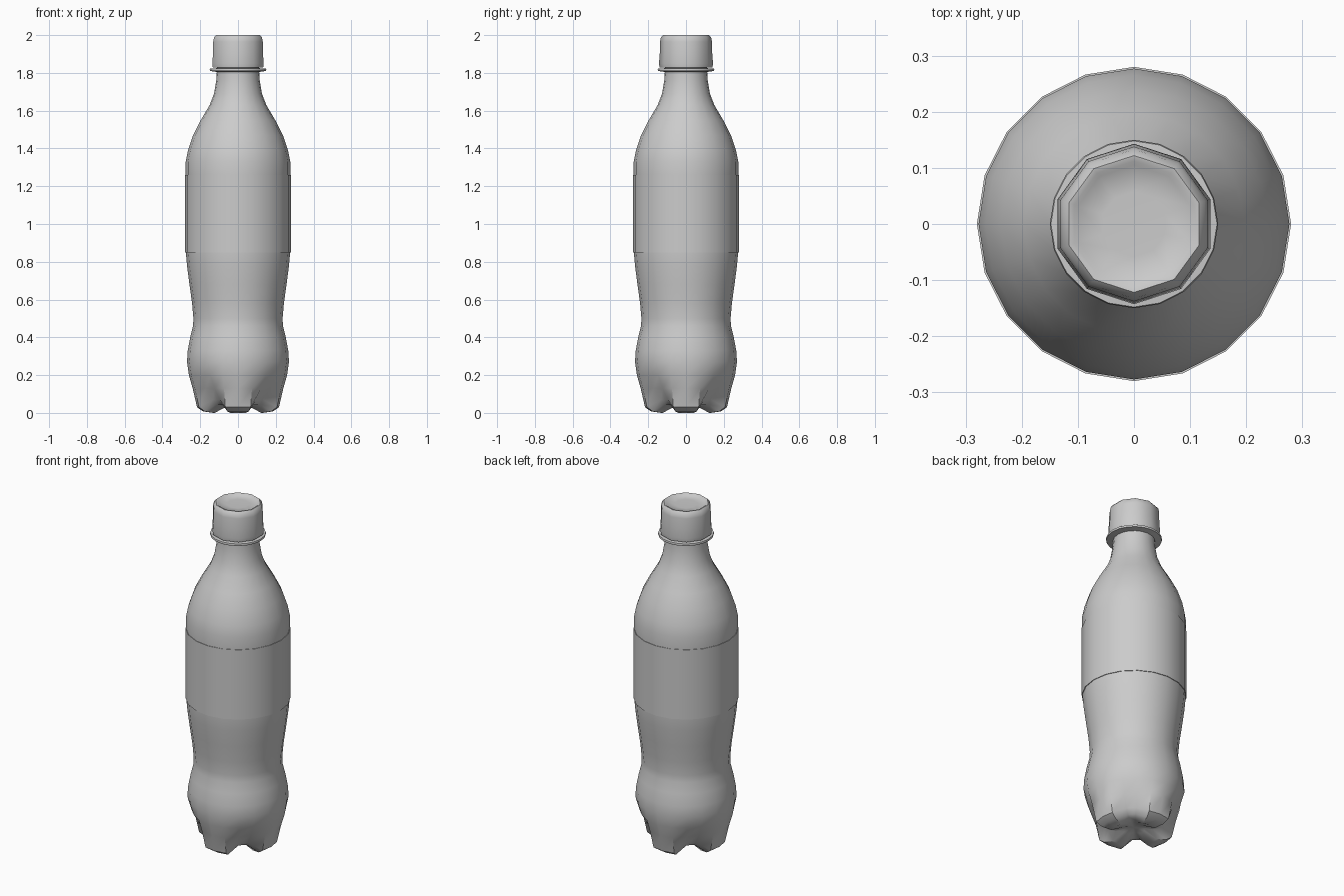
import bpy, bmesh, math

if "Cube" in bpy.data.objects:
    bpy.data.objects.remove(bpy.data.objects["Cube"])


def lathe(name, rows, sides, angle=40, start=0.0):
    """Revolve rows of (r, z) or (r, z, groove_r, groove_z) around z."""
    bm = bmesh.new()
    rings = []
    for row in rows:
        r, z = row[0], row[1]
        if r == 0:
            rings.append([bm.verts.new((0, 0, z))])
            continue
        ring = []
        for i in range(sides):
            a = start + 2 * math.pi * i / sides
            rr, zz = r, z
            # the two columns nearest each diagonal form a groove
            if len(row) == 4 and i % 5 in (2, 3):
                rr, zz = row[2], row[3]
            ring.append(bm.verts.new((rr * math.cos(a), rr * math.sin(a), zz)))
        rings.append(ring)
    for lo, hi in zip(rings, rings[1:]):
        for i in range(sides):
            j = (i + 1) % sides
            if len(lo) == 1:
                bm.faces.new((lo[0], hi[j], hi[i]))
            elif len(hi) == 1:
                bm.faces.new((lo[i], lo[j], hi[0]))
            else:
                bm.faces.new((lo[i], lo[j], hi[j], hi[i]))
    bmesh.ops.recalc_face_normals(bm, faces=bm.faces)
    me = bpy.data.meshes.new(name)
    bm.to_mesh(me)
    bm.free()
    ob = bpy.data.objects.new(name, me)
    bpy.context.collection.objects.link(ob)
    bpy.ops.object.select_all(action='DESELECT')
    ob.select_set(True)
    bpy.context.view_layer.objects.active = ob
    bpy.ops.object.shade_smooth_by_angle(angle=math.radians(angle))
    return ob


# bottle body with four-footed base, waist, shoulder and neck
lathe("bottle_body", [
    (0, 0.045), (0.06, 0.035, 0.055, 0.042), (0.13, 0.0, 0.10, 0.035),
    (0.185, 0.008, 0.14, 0.045), (0.217, 0.03, 0.165, 0.07),
    (0.24, 0.13, 0.21, 0.13), (0.26, 0.20, 0.25, 0.20),
    (0.27, 0.27), (0.266, 0.33), (0.253, 0.40), (0.238, 0.46), (0.236, 0.50),
    (0.243, 0.58), (0.257, 0.68), (0.27, 0.78), (0.276, 0.85),
    (0.277, 1.26), (0.277, 1.33), (0.265, 1.39), (0.238, 1.47),
    (0.197, 1.55), (0.15, 1.63), (0.127, 1.69), (0.115, 1.76),
    (0.112, 1.81), (0.112, 1.90), (0, 1.90)], 20)

# wrap-around label
lathe("label", [(0.276, 0.85), (0.28, 0.85), (0.28, 1.26), (0.276, 1.26)], 20)

# neck flange
lathe("neck_ring", [(0.11, 1.805), (0.148, 1.81), (0.15, 1.816),
                    (0.148, 1.822), (0.11, 1.825)], 20, 60)

# screw cap with slightly dished top
lathe("cap", [(0.11, 1.828), (0.14, 1.828), (0.143, 1.85), (0.139, 1.90),
              (0.138, 1.965), (0.133, 1.988), (0.122, 2.0), (0.112, 1.998),
              (0.105, 1.992), (0.058, 1.99), (0, 1.99)], 10, 50, math.pi / 2)
